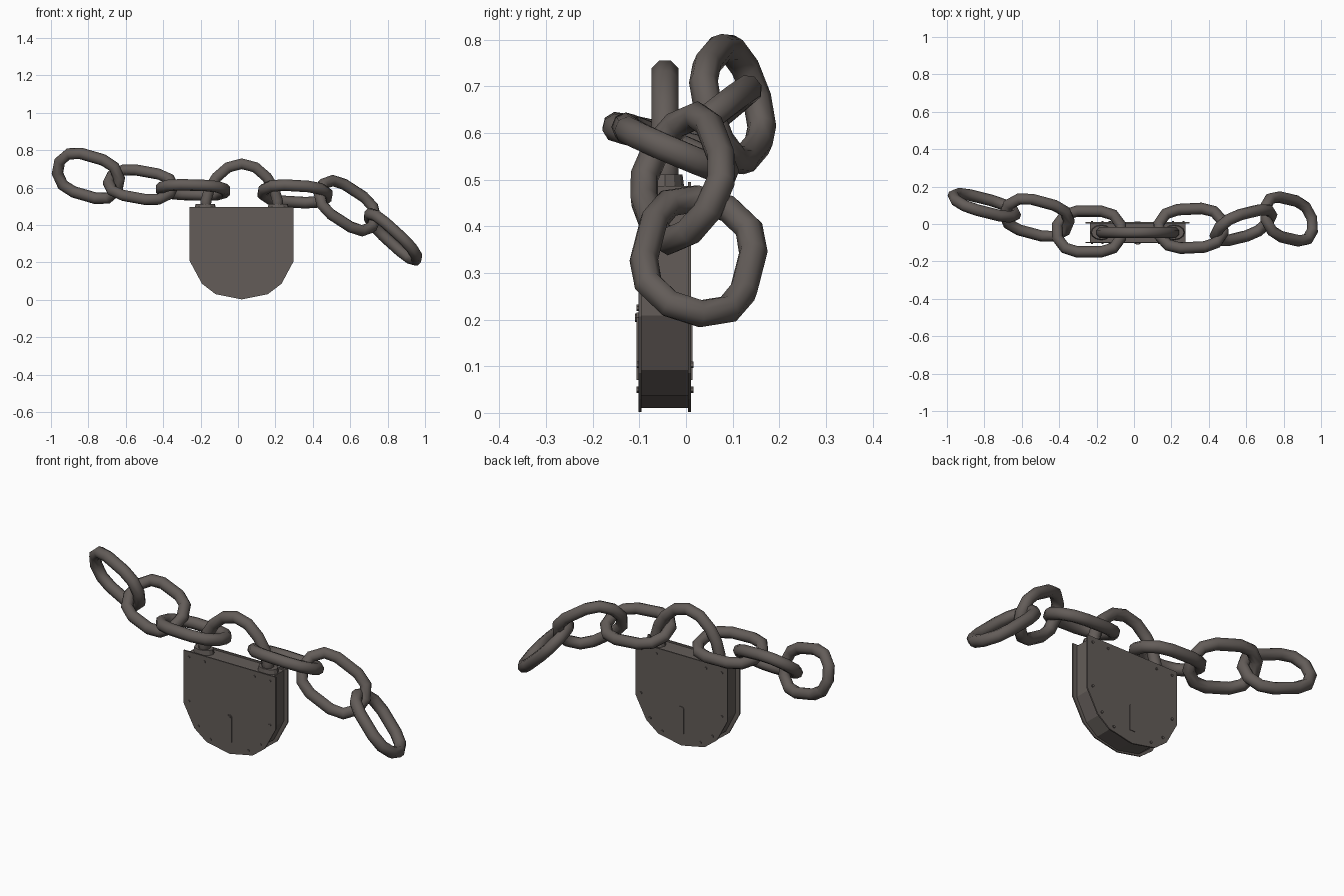
import bpy, bmesh, math
from mathutils import Vector, Matrix

if "Cube" in bpy.data.objects:
    bpy.data.objects.remove(bpy.data.objects["Cube"])

iron = bpy.data.materials.new("dark_iron")
iron.diffuse_color = (0.125, 0.108, 0.099, 1)
iron.use_nodes = True
iron.node_tree.nodes["Principled BSDF"].inputs["Base Color"].default_value = iron.diffuse_color

CX, CY = 0.02, -0.045   # padlock centre


def finish(name, bm, smooth=False):
    bmesh.ops.recalc_face_normals(bm, faces=bm.faces)
    me = bpy.data.meshes.new(name)
    bm.to_mesh(me)
    bm.free()
    me.materials.append(iron)
    for p in me.polygons:
        p.use_smooth = smooth
    ob = bpy.data.objects.new(name, me)
    bpy.context.collection.objects.link(ob)
    return ob


def tube(name, pts, radius, centre, u, v, closed, sides=8):
    """Sweep a round section along a planar path given in (u, v) coordinates."""
    u = Vector(u).normalized()
    v = Vector(v)
    v = (v - u * v.dot(u)).normalized()
    n = u.cross(v)
    bm = bmesh.new()
    rings = []
    k = len(pts)
    for i, p in enumerate(pts):
        a = pts[(i - 1) % k] if closed else pts[max(i - 1, 0)]
        b = pts[(i + 1) % k] if closed else pts[min(i + 1, k - 1)]
        t = (Vector(b) - Vector(a)).normalized()
        side = u * t.y - v * t.x
        c = Vector(centre) + u * p[0] + v * p[1]
        ring = []
        for j in range(sides):
            w = math.tau * (j + 0.5) / sides
            ring.append(bm.verts.new(c + (side * math.cos(w) + n * math.sin(w)) * radius))
        rings.append(ring)
    for i in range(k if closed else k - 1):
        r, s = rings[i], rings[(i + 1) % k]
        for j in range(sides):
            m = (j + 1) % sides
            bm.faces.new((r[j], r[m], s[m], s[j]))
    if not closed:
        bm.faces.new(rings[0])
        bm.faces.new(rings[-1])
    return finish(name, bm, True)


def prism(name, outline, y0, y1):
    """Extrude an x-z outline from y0 to y1."""
    bm = bmesh.new()
    f = bm.faces.new([bm.verts.new((x, y0, z)) for x, z in outline])
    g = bmesh.ops.extrude_face_region(bm, geom=[f])
    vs = [e for e in g["geom"] if isinstance(e, bmesh.types.BMVert)]
    bmesh.ops.translate(bm, verts=vs, vec=(0, y1 - y0, 0))
    return finish(name, bm)


# Padlock: two cover plates with a slightly smaller case between them
half = [(0.278, 0.495), (0.278, 0.207), (0.213, 0.086), (0.14, 0.03)]
outline = half + [(0, 0.002)] + [(-x, z) for x, z in reversed(half)]
plate = [(CX + x, z) for x, z in outline]
case = [(CX + x * 0.915, 0.25 + (z - 0.25) * 0.965) for x, z in outline]
prism("front_plate", plate, -0.102, -0.095)
prism("back_plate", plate, 0.004, 0.011)
prism("lock_case", case, -0.096, 0.005)

# Rivets passing through both plates
bm = bmesh.new()
spots = [(s * x, z) for s in (-1, 1) for x, z in
         [(0.245, 0.465), (0.15, 0.465), (0.245, 0.225), (0.188, 0.103), (0.115, 0.05)]]
for x, z in spots:
    m = Matrix.Translation((CX + x, CY, z)) @ Matrix.Rotation(math.pi / 2, 4, 'X')
    bmesh.ops.create_cone(bm, cap_ends=True, segments=6, radius1=0.007,
                          radius2=0.007, depth=0.123, matrix=m)
finish("rivets", bm)

# Keyhole covers with a pivot pin, front and back
slot = [(CX - 0.016, 0.07), (CX + 0.016, 0.07), (CX + 0.016, 0.205),
        (CX + 0.009, 0.215), (CX - 0.009, 0.215), (CX - 0.016, 0.205)]
prism("keyhole_cover_front", slot, -0.106, -0.10)
prism("keyhole_cover_back", slot, 0.009, 0.014)
pin = [(CX + 0.009 * math.cos(i * math.tau / 8), 0.204 + 0.009 * math.sin(i * math.tau / 8))
       for i in range(8)]
prism("keyhole_pin", pin, -0.109, -0.10)

# Collars where the shackle enters the case
for side, sx in (("left", -1), ("right", 1)):
    bm = bmesh.new()
    m = Matrix.Translation((CX + sx * 0.195, CY, 0.49)) @ Matrix.Diagonal((1, 0.72, 1, 1))
    bmesh.ops.create_cone(bm, cap_ends=True, segments=12, radius1=0.06,
                          radius2=0.052, depth=0.042, matrix=m)
    finish("shackle_collar_" + side, bm)

# Shackle
leg = [(0.194, 0.46), (0.191, 0.53), (0.172, 0.595), (0.134, 0.655), (0.073, 0.708)]
arch = leg + [(0, 0.727)] + [(-x, z) for x, z in reversed(leg)]
tube("shackle", arch, 0.031, (CX, CY, 0), (1, 0, 0), (0, 0, 1), False)

# Chain links: centre, long direction, wide direction
A, B = 0.176, 0.112
link = []
for s in (1, -1):
    for i in range(6):
        w = math.radians(-90 + 36 * i)
        link.append((s * (A - B + B * math.cos(w)), s * B * math.sin(w)))

links = [
    ("link_left_inner", (-0.24, -0.04, 0.587), (1, 0, -0.03), (0, 0.97, -0.23)),
    ("link_left_middle", (-0.52, 0.034, 0.615), (0.93, -0.25, -0.17), (0.3, 0.735, 0.61)),
    ("link_left_outer", (-0.80, 0.10, 0.662), (0.93, -0.23, -0.27), (0.18, -0.36, 0.915)),
    ("link_right_inner", (0.305, -0.023, 0.566), (1, 0.05, -0.06), (0, 0.92, -0.39)),
    ("link_right_middle", (0.585, -0.007, 0.503), (0.82, 0.2, -0.53), (0.31, 0.62, 0.72)),
    ("link_right_outer", (0.828, 0.027, 0.336), (0.73, -0.17, -0.66), (-0.05, 0.95, -0.31)),
]
for name, c, u, v in links:
    tube(name, link, 0.031, c, u, v, True)
